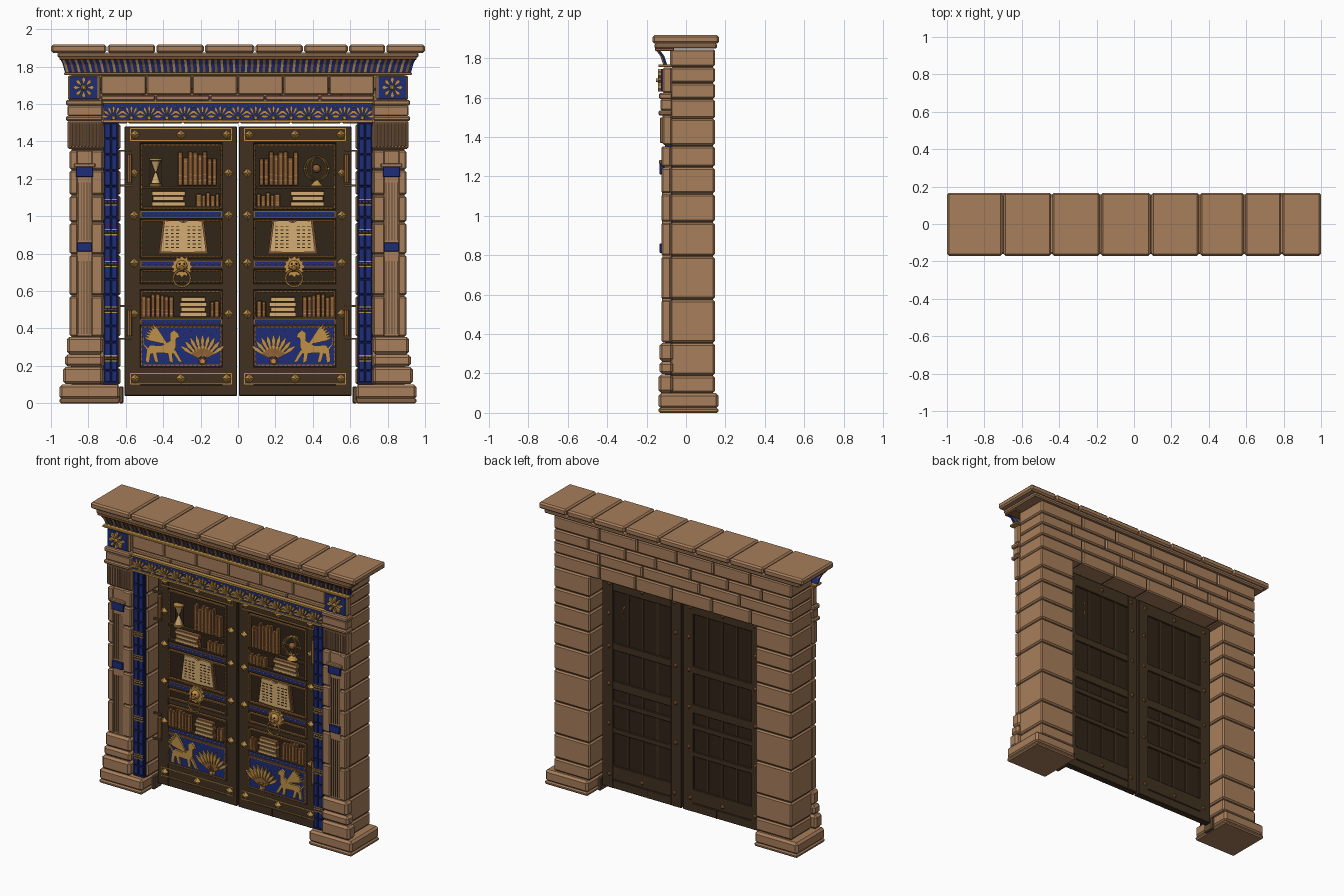
import bpy, bmesh, math, random
from mathutils import Matrix, Vector

cube = bpy.data.objects.get("Cube")
if cube:
    bpy.data.objects.remove(cube, do_unlink=True)
random.seed(4)

COLOURS = {"stone": (.39, .21, .105), "mortar": (.12, .07, .035), "wood": (.052, .031, .015),
           "dark_wood": (.03, .018, .009), "blue": (.013, .026, .19), "navy": (.008, .013, .075),
           "gold": (.52, .28, .065), "bronze": (.27, .115, .035), "leather": (.21, .085, .03),
           "parchment": (.66, .42, .17)}
mats, index = [], {}
for name, rgb in COLOURS.items():
    m = bpy.data.materials.new(name)
    m.use_nodes = True
    m.diffuse_color = (*rgb, 1)
    bsdf = m.node_tree.nodes["Principled BSDF"]
    bsdf.inputs["Base Color"].default_value = (*rgb, 1)
    bsdf.inputs["Roughness"].default_value = .8
    index[name] = len(mats)
    mats.append(m)

parts = {}


def add(part, mat, tmp):
    """Paint a temporary mesh and append it to the named part."""
    for f in tmp.faces:
        f.material_index = index[mat]
    me = bpy.data.meshes.new("tmp")
    tmp.to_mesh(me)
    tmp.free()
    parts.setdefault(part, bmesh.new()).from_mesh(me)
    bpy.data.meshes.remove(me)


def box(part, mat, xs, ys, zs, bev=0):
    b = bmesh.new()
    bmesh.ops.create_cube(b, size=1)
    for v in b.verts:
        v.co = [(r[0] + r[1]) / 2 + c * (r[1] - r[0]) for c, r in zip(v.co, (xs, ys, zs))]
    if bev:
        bmesh.ops.bevel(b, geom=b.edges[:], offset=bev, segments=1, affect='EDGES')
    add(part, mat, b)


def prism(part, mat, pts, y0, y1):
    """Extrude an xz outline from y0 to y1."""
    b = bmesh.new()
    f = b.faces.new([b.verts.new((x, y0, z)) for x, z in pts])
    new = bmesh.ops.extrude_face_region(b, geom=[f])["geom"]
    bmesh.ops.translate(b, vec=(0, y1 - y0, 0), verts=[g for g in new if isinstance(g, bmesh.types.BMVert)])
    bmesh.ops.recalc_face_normals(b, faces=b.faces[:])
    add(part, mat, b)


def cone(part, mat, x, y, z, r1, r2, d, n, spin=0, tilt=math.pi / 2):
    """Cone whose narrow end points to the front by default."""
    b = bmesh.new()
    m = Matrix.Translation((x, y, z)) @ Matrix.Rotation(tilt, 4, 'X') @ Matrix.Rotation(spin, 4, 'Z')
    bmesh.ops.create_cone(b, cap_ends=True, segments=n, radius1=r1, radius2=r2, depth=d, matrix=m)
    add(part, mat, b)


def ball(part, mat, x, y, z, r):
    b = bmesh.new()
    bmesh.ops.create_uvsphere(b, u_segments=12, v_segments=8, radius=r, matrix=Matrix.Translation((x, y, z)))
    add(part, mat, b)


def ring(part, mat, c, R, r, turn=0, n=24):
    """Torus facing the front, turned about the upright axis."""
    b = bmesh.new()
    rot = Matrix.Rotation(turn, 3, 'Z')
    rows = []
    for i in range(n):
        a = math.tau * i / n
        rows.append([b.verts.new(Vector(c) + rot @ Vector((math.cos(a) * (R + r * math.cos(t)), r * math.sin(t),
                    math.sin(a) * (R + r * math.cos(t))))) for t in (math.tau * k / 6 for k in range(6))])
    for i in range(n):
        p, q = rows[i], rows[(i + 1) % n]
        for k in range(6):
            b.faces.new((p[k], q[k], q[(k + 1) % 6], p[(k + 1) % 6]))
    bmesh.ops.recalc_face_normals(b, faces=b.faces[:])
    add(part, mat, b)


def petals(part, mat, x, z, r0, r1, w, n, a0, a1, y0, y1):
    """Lozenge petals spread between two angles."""
    for i in range(n):
        a = math.radians(a0 + (a1 - a0) * i / (n - 1))
        u, s = Vector((math.cos(a), math.sin(a))), Vector((-math.sin(a), math.cos(a)))
        c, mid = Vector((x, z)), r0 + (r1 - r0) * .7
        prism(part, mat, [c + u * r0, c + u * mid + s * w, c + u * r1, c + u * mid - s * w], y0, y1)


def frame(part, mat, xs, ys, zs, w):
    for x in xs:
        box(part, mat, (x - w / 2, x + w / 2), ys, zs)
    for z in zs:
        box(part, mat, xs, ys, (z - w / 2, z + w / 2))


# Piers (right half is mirrored later)
box("plinths", "stone", (.63, .955), (-.14, .165), (0, .025), .008)
box("plinths", "stone", (.63, .955), (-.14, .165), (.022, .1), .014)
box("pivot_stones", "mortar", (.612, .635), (-.03, .05), (0, .09), .005)
box("pier_cores", "mortar", (.64, .89), (-.07, .137), (.05, 1.5))
levels = [.1, .19, .355, .575, .795, .967, 1.112, 1.247, 1.355, 1.495]
for lo, hi in zip(levels, levels[1:]):
    box("pier_blocks", "stone", (.627, .9), (-.08, .147), (lo + .003, hi - .003), .009)

# Front pilasters: stepped base, shaft, capital
for lo, hi, x, y in ((.1, .195, .935, -.14), (.195, .26, .925, -.135), (.26, .355, .915, -.135)):
    box("pilaster_bases", "stone", (.722, x), (y, -.065), (lo + .002, hi), .014)
for lo, hi in zip(levels[2:8], levels[3:9]):
    for xs in ((.722, .785), (.855, .9)):
        box("pilaster_shafts", "stone", xs, (-.125, -.075), (lo + .003, hi - .003), .008)
box("pilaster_shafts", "stone", (.78, .86), (-.119, -.075), (.36, 1.35))
for zs in ((.37, .76), (.87, 1.18)):
    for i in range(5):
        x = .789 + i * .0155
        box("pilaster_flutes", "mortar", (x, x + .005), (-.123, -.115), zs)
for z, h, w in ((.835, .024, .04), (1.237, .028, .046)):
    box("blue_plaques", "blue", (.82 - w, .82 + w), (-.134, -.11), (z - h, z + h), .003)
box("plaque_caps", "stone", (.762, .878), (-.138, -.08), (1.262, 1.283), .005)
box("capitals", "stone", (.722, .912), (-.12, -.07), (1.36, 1.51), .008)
for i in range(9):
    x = .735 + i * .0185
    box("capitals", "stone", (x, x + .014), (-.133, -.1), (1.37, 1.5), .005)
for lo, hi, x, y in ((1.51, 1.535, .92, -.14), (1.535, 1.592, .912, -.13), (1.592, 1.622, .92, -.138)):
    box("capitals", "stone", (.722, x), (y, -.07), (lo, hi), .007)
box("corner_blocks", "stone", (.735, .91), (-.12, -.07), (1.622, 1.752), .008)
box("rosette_tiles", "blue", (.752, .898), (-.126, -.11), (1.63, 1.746))
petals("rosettes", "gold", .825, 1.688, .012, .058, .011, 9, 0, 360, -.143, -.125)
cone("rosettes", "gold", .825, -.138, 1.688, .016, .008, .028, 12)

# Glazed strips beside the doors
box("glazed_strips", "navy", (.64, .72), (-.1, -.07), (.1, 1.51))
bands = [.11, .24, .5, .745, .915, 1.075, 1.5]
for lo, hi in zip(bands, bands[1:]):
    n = max(2, round((hi - lo) / .09))
    h = (hi - lo) / n
    for i in range(n):
        for x in (.646, .682):
            box("glazed_tiles", "blue", (x, x + .031), (-.107, -.09), (lo + h * i + .003, lo + h * (i + 1) - .003), .003)
for z in bands[1:-1]:
    for dz in (-.014, .014):
        box("strip_bands", "gold", (.644, .716), (-.113, -.1), (z + dz - .003, z + dz + .003))
    for i in range(4):
        cone("strip_bands", "gold", .654 + i * .0175, -.11, z, .009, .003, .014, 4)

# Door leaf: boards, stiles and rails on both faces
box("door_leaves", "dark_wood", (.012, .603), (.004, .032), (.042, 1.478))
for x0, x1 in ((.006, .085), (.522, .606)):
    box("door_leaves", "wood", (x0, x1), (-.004, .042), (.04, 1.48), .003)
rails = ((.04, .098), (.1, .195), (.418, .452), (.605, .64), (.715, .775), (.985, 1.035), (1.39, 1.48))
for zs in rails:
    box("door_leaves", "wood", (.08, .53), (-.003, .041), zs, .003)
for x in (.19, .3, .41):
    box("door_back_joints", "wood", (x - .006, x + .006), (.03, .037), (.1, 1.45))
box("door_back_joints", "dark_wood", (.258, .262), (-.005, .042), (.04, .098))

# Door trims and studs
for zs in ((.104, .16), (1.405, 1.468)):
    frame("gold_borders", "gold", (.035, .575), (-.008, 0), zs, .005)
panels = ((.198, .413), (.455, .602), (.645, .712), (.78, .98), (1.04, 1.385))
for lo, hi in panels:
    frame("panel_trims", "bronze", (.09, .517), (-.012, .01), (lo + .004, hi - .004), .009)
    for i in range(18):
        for z in (lo + .004, hi - .004):
            cone("panel_studs", "gold", .1 + i * .024, -.013, z, .004, .002, .005, 6)
    for i in range(1, int((hi - lo) / .026)):
        for x in (.09, .517):
            cone("panel_studs", "gold", x, -.013, lo + i * .026, .004, .002, .005, 6)
for z in (.435, .745, 1.01):
    box("blue_bands", "blue", (.09, .517), (-.009, 0), (z - .014, z + .014))
    for i in range(13):
        cone("band_studs", "gold", .1 + i * .034, -.011, z, .007, .003, .007, 4)
    frame("band_trims", "bronze", (.088, .519), (-.011, 0), (z - .015, z + .015), .004)
studs = [(x, z) for z in (.132, 1.436) for x in (.06, .305, .55)]
studs += [(x, z) for z in (.478, .75, 1.005, 1.23) for x in (.05, .555)]
for x, z in studs:
    cone("lozenge_studs", "gold", x, -.014, z, .028, .006, .024, 4)
    cone("back_studs", "bronze", x, .047, z, .006, .015, .014, 8)
for lo, hi in ((.36, .5), (1.18, 1.33)):
    cone("hinge_rods", "bronze", .58, -.018, (lo + hi) / 2, .014, .014, hi - lo, 8, tilt=0)
    for z in (lo - .015, hi + .02):
        box("hinge_pins", "mortar", (.57, .635), (-.02, -.008), (z - .005, z + .005))


# Shelves of books
def books(x0, x1, z, lo, hi):
    x = x0
    while x < x1 - .012:
        w, h = random.uniform(.02, .029), random.uniform(lo, hi)
        box("upright_books", random.choice(("leather", "bronze")), (x, x + w), (-.022, .006), (z, z + h), .003)
        for f in (.15, .3, .85):
            box("book_bands", "gold", (x + .003, x + w - .003), (-.024, -.015), (z + h * f, z + h * f + .003))
        x += w + .002


def stack(x0, x1, z, n, h):
    for i in range(n):
        d = .008 * (i % 2)
        box("flat_books", "bronze", (x0 + d, x1 - d / 2), (-.022, .006), (z + i * h, z + i * h + h - .002), .002)
        box("flat_books", "parchment", (x0 + d + .006, x1 - d), (-.026, 0), (z + i * h + .005, z + i * h + h - .007))


books(.115, .33, 1.165, .14, .185)
books(.1, .235, 1.053, .055, .075)
stack(.28, .46, 1.053, 3, .028)
books(.345, .505, .462, .1, .135)
stack(.165, .31, .462, 4, .027)
books(.1, .155, .462, .08, .11)
for z in (1.153, 1.047, .456):
    box("shelves", "wood", (.095, .512), (-.02, .006), (z - .004, z + .008))

# Open book with ruled pages
prism("book_covers", "leather", [(.16, .797), (.425, .797), (.402, .978), (.183, .978)], -.012, .006)
for s in (-1, 1):
    prism("book_pages", "parchment", [(.292, .805), (.292 + s * .122, .81), (.292 + s * .1, .975), (.292 + s * .03, .978),
                                      (.292, .965)], -.022, 0)
    for r in range(7):
        for k in range(3):
            x, z = .292 + s * (.03 + .028 * k), .83 + r * .019
            box("page_marks", "dark_wood", (x - random.uniform(.004, .009), x + .009), (-.024, -.021), (z, z + .005))

# Beast head knocker
petals("knocker_manes", "gold", .3, .73, .01, .058, .013, 13, 0, 360, -.03, -.003)
ball("knocker_heads", "gold", .3, -.028, .735, .03)
ball("knocker_heads", "bronze", .3, -.05, .722, .016)
for x in (.288, .312):
    ball("knocker_heads", "dark_wood", x, -.053, .745, .005)
ring("knocker_rings", "gold", (.3, -.045, .668), .045, .006)

# Blue panel with winged beast and shell fan
box("beast_panels", "blue", (.094, .513), (-.006, .006), (.204, .407))
petals("shell_fans", "gold", .19, .225, .02, .15, .011, 9, 35, 145, -.018, -.004)
petals("shell_fans", "bronze", .19, .225, .01, .085, .008, 8, 40, 140, -.023, -.016)
cone("shell_fans", "gold", .19, -.012, .225, .022, .014, .02, 10)
prism("winged_beasts", "gold", [(.35, .265), (.43, .27), (.475, .262), (.487, .29), (.47, .312), (.41, .308), (.362, .335),
                                (.365, .375), (.342, .392), (.318, .372), (.312, .352), (.33, .348), (.332, .3)], -.02, -.004)
petals("beast_wings", "gold", .37, .31, .01, .15, .009, 6, 18, 52, -.026, -.014)
for x, dx in ((.345, -.035), (.365, -.005), (.45, -.012), (.475, .014)):
    prism("beast_legs", "gold", [(x - .011, .285), (x + .013, .285), (x + dx + .007, .222), (x + dx - .015, .215)], -.018, -.004)
prism("beast_tails", "gold", [(.48, .295), (.503, .32), (.497, .36), (.506, .355), (.511, .318), (.486, .284)], -.015, -.004)
for i in range(12):
    cone("panel_stars", "gold", .11 + i * .035, -.007, .388 - .02 * (i % 2), .005, .002, .004, 4)

mirrored = set(parts)

# Hourglass on one leaf, ringed globe on the other
for dz in (-.068, .068):
    cone("hourglass", "gold", -.44, -.012, 1.235 + dz, .034, .034, .01, 12, tilt=0)
cone("hourglass", "parchment", -.44, -.012, 1.204, .026, .005, .06, 12, tilt=0)
cone("hourglass", "parchment", -.44, -.012, 1.266, .005, .026, .06, 12, tilt=0)
for x in (-.47, -.41):
    box("hourglass", "bronze", (x - .003, x + .003), (-.015, -.009), (1.165, 1.305))
for turn in (0, .6, 1.1, -.6):
    ring("globe", "gold", (.42, -.012, 1.255), .064, .004, turn)
ball("globe", "bronze", .42, -.015, 1.255, .022)
box("globe", "gold", (.352, .488), (-.018, -.01), (1.252, 1.258))
cone("globe", "gold", .42, -.012, 1.178, .035, .008, .03, 10, tilt=0)

# Lintel courses
box("lintel_core", "mortar", (-.89, .89), (-.07, .137), (1.5, 1.845))
for row, (lo, hi) in enumerate(((1.495, 1.59), (1.595, 1.672), (1.677, 1.753), (1.758, 1.845))):
    n = (6, 5, 7, 6)[row]
    cuts = [-.9] + [-.9 + 1.8 * i / n + random.uniform(-.05, .05) for i in range(1, n)] + [.9]
    for a, b in zip(cuts, cuts[1:]):
        box("lintel_blocks", "stone", (a + .002, b - .002), (-.08, .147), (lo, hi), .008)
for lo, hi, n in ((1.618, 1.646, 5), (1.65, 1.752, 6)):
    w = 1.464 / n
    for i in range(n):
        box("lintel_facing", "stone", (-.732 + i * w, -.732 + (i + 1) * w - .004), (-.1, -.07), (lo, hi), .006)

# Palmette frieze
box("frieze", "blue", (-.72, .72), (-.107, -.07), (1.505, 1.612))
for z in (1.508, 1.61):
    box("frieze_trims", "gold", (-.722, .722), (-.118, -.09), (z - .006, z + .006))
for i in range(15):
    x = -.665 + i * .095
    petals("palmettes", "gold", x, 1.525, .012, .07, .008, 7, 10, 170, -.116, -.105)
    cone("palmettes", "gold", x, -.112, 1.525, .014, .008, .015, 8)
    cone("palmettes", "gold", x + .0475, -.11, 1.585, .009, .003, .01, 4)

# Cornice: sloping blue cove with gold ribs, then the slabs
box("cornice_trims", "gold", (-.93, .93), (-.14, -.07), (1.755, 1.769), .003)


def cove(part, mat, a, b, lift):
    """Strip leaning forward from the trim to the slab bed."""
    m = bmesh.new()
    for y, z, f in ((-.108, 1.768, 1), (-.122, 1.81, 1.012), (-.15, 1.848, 1.03)):
        for x in (a, b):
            for d in (-lift, .012):
                m.verts.new((x * f, y + d, z))
    v = list(m.verts)
    for k in (0, 4):
        for q in ((0, 2, 6, 4), (1, 5, 7, 3), (0, 4, 5, 1), (2, 3, 7, 6)):
            m.faces.new([v[k + j] for j in q])
    m.faces.new([v[j] for j in (0, 1, 3, 2)])
    m.faces.new([v[j] for j in (8, 10, 11, 9)])
    bmesh.ops.recalc_face_normals(m, faces=m.faces[:])
    add(part, mat, m)


cove("cornice_cove", "blue", -.925, .925, 0)
for i in range(58):
    x = -.918 + i * .0318
    cove("cornice_ribs", "bronze" if i % 2 else "gold", x, x + .013, .008)
box("cornice_bed", "bronze", (-.955, .955), (-.158, -.06), (1.836, 1.856), .004)
box("cornice_bed", "stone", (-.965, .965), (-.16, .157), (1.848, 1.876), .008)
joints = [-1, -.7, -.44, -.18, .09, .35, .59, .79, 1]
for a, b in zip(joints, joints[1:]):
    box("cornice_slabs", "stone", (a + .003 * (a > -1), b - .003 * (b < 1)), (-.17, .167), (1.874, 1.917), .01)

# Turn every part into an object, mirroring the paired ones
for name, bm in parts.items():
    me = bpy.data.meshes.new(name)
    bm.to_mesh(me)
    bm.free()
    for m in mats:
        me.materials.append(m)
    ob = bpy.data.objects.new(name, me)
    bpy.context.collection.objects.link(ob)
    if name in mirrored:
        mod = ob.modifiers.new("Mirror", 'MIRROR')
        mod.use_mirror_merge = False
